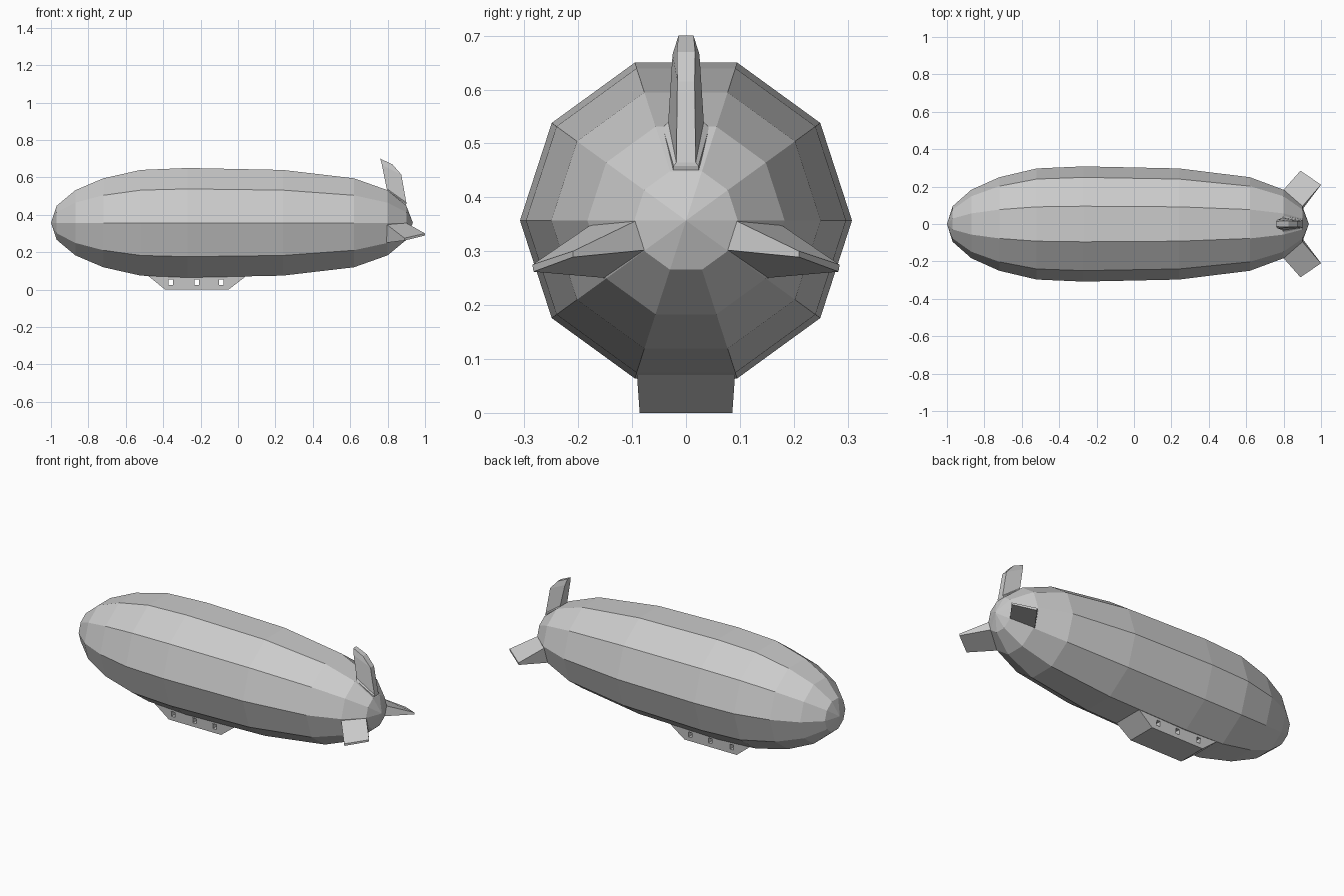
import bpy, bmesh, math

if "Cube" in bpy.data.objects:
    bpy.data.objects.remove(bpy.data.objects["Cube"])

CZ = 0.357   # height of the hull axis
SIDES = 10


def make_object(name, bm):
    bmesh.ops.recalc_face_normals(bm, faces=bm.faces)
    mesh = bpy.data.meshes.new(name)
    bm.to_mesh(mesh)
    bm.free()
    obj = bpy.data.objects.new(name, mesh)
    bpy.context.collection.objects.link(obj)
    return obj


def loft(name, rings):
    """Bridge equal-length rings of points and cap both ends."""
    bm = bmesh.new()
    loops = [[bm.verts.new(p) for p in ring] for ring in rings]
    n = len(rings[0])
    for a, b in zip(loops, loops[1:]):
        for i in range(n):
            j = (i + 1) % n
            bm.faces.new((a[i], a[j], b[j], b[i]))
    bm.faces.new(loops[0])
    bm.faces.new(loops[-1])
    return make_object(name, bm)


# Hull: ten-sided body of revolution along x, with pointed ends
profile = [(-0.97, 0.095), (-0.87, 0.183), (-0.72, 0.25), (-0.52, 0.297),
           (-0.27, 0.308), (0.24, 0.297), (0.62, 0.25), (0.80, 0.183), (0.90, 0.096)]
rings = []
for x, r in profile:
    angles = [2 * math.pi * i / SIDES for i in range(SIDES)]
    rings.append([(x, r * math.cos(a), CZ + r * math.sin(a)) for a in angles])
hull = loft("hull", rings)
bm = bmesh.new()
bm.from_mesh(hull.data)
caps = [f for f in bm.faces if len(f.verts) == SIDES]
for cap in caps:
    tip = -1.0 if cap.calc_center_median().x < 0 else 0.935
    centre = bmesh.ops.poke(bm, faces=[cap])["verts"][0]
    centre.co = (tip, 0, CZ)
bm.to_mesh(hull.data)
bm.free()

# Gondola: tapered box under the hull
gondola = loft("gondola", [
    [(-0.39, -0.086, 0), (-0.05, -0.086, 0), (-0.05, 0.086, 0), (-0.39, 0.086, 0)],
    [(-0.495, -0.092, 0.085), (0.06, -0.092, 0.085), (0.06, 0.092, 0.085), (-0.495, 0.092, 0.085)]])

# Gondola windows: openings cut right through
bm = bmesh.new()
for x in (-0.36, -0.22, -0.09):
    box = bmesh.ops.create_cube(bm, size=1)["verts"]
    bmesh.ops.scale(bm, vec=(0.023, 0.4, 0.03), verts=box)
    bmesh.ops.translate(bm, vec=(x, 0, 0.039), verts=box)
cutter = make_object("window_cutter", bm)
cutter.hide_render = True
cut = gondola.modifiers.new("windows", "BOOLEAN")
cut.operation = "DIFFERENCE"
cut.solver = "EXACT"
cut.object = cutter
bpy.context.view_layer.objects.active = gondola
bpy.ops.object.modifier_apply(modifier=cut.name)
bpy.data.objects.remove(cutter)


# Upright tail fin: sections of (front x, z, half width), (rear x, z, half width)
def fin_ring(front, rear):
    (fx, fz, fw), (rx, rz, rw) = front, rear
    return [(fx, -fw, fz), (fx, fw, fz), (rx, rw, rz), (rx, -rw, rz)]


loft("upright_fin", [
    fin_ring((0.80, 0.505, 0.045), (0.89, 0.43, 0.025)),
    fin_ring((0.80, 0.53, 0.043), (0.90, 0.458, 0.023)),
    fin_ring((0.795, 0.54, 0.033), (0.90, 0.465, 0.018)),
    fin_ring((0.77, 0.665, 0.025), (0.873, 0.615, 0.016)),
    fin_ring((0.76, 0.70, 0.014), (0.825, 0.67, 0.017))])

# Side tail fins: drawn out of a tail facet, mirrored across y
for side, name in ((-1, "side_fin_front"), (1, "side_fin_back")):
    root = [(0.79, 0.172, 0.352), (0.90, 0.094, 0.356), (0.90, 0.077, 0.302), (0.79, 0.145, 0.25)]
    tip = [(0.89, 0.285, 0.275), (1.0, 0.21, 0.300), (1.0, 0.21, 0.289), (0.89, 0.283, 0.262)]
    inner = [(x - 0.02, y - 0.03, z) for x, y, z in root]
    loft(name, [[(x, side * y, z) for x, y, z in ring] for ring in (inner, root, tip)])
